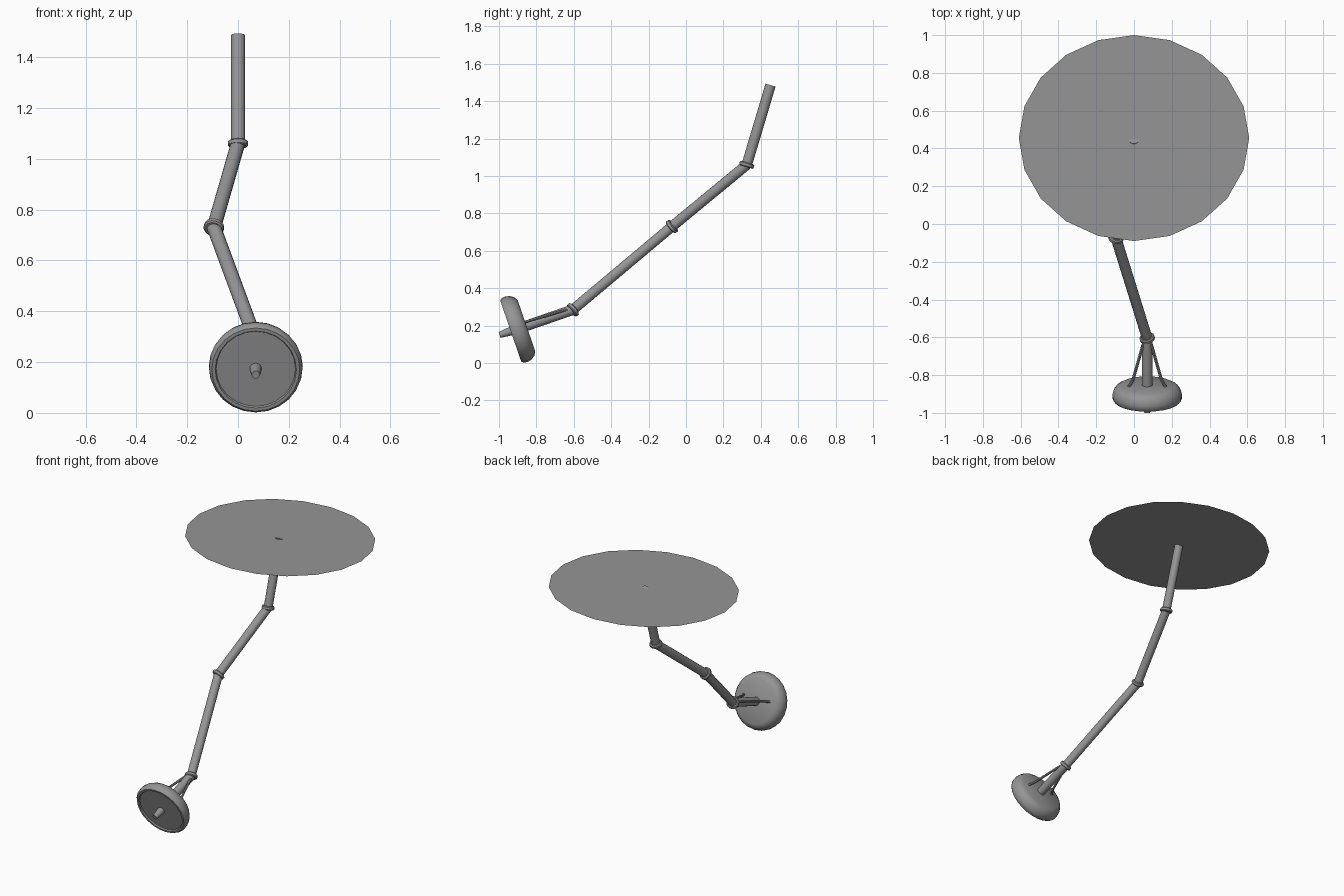
import bpy, bmesh, math
from mathutils import Vector, Matrix

old = bpy.data.objects.get("Cube")
if old:
    bpy.data.objects.remove(old, do_unlink=True)

grey = bpy.data.materials.new("plain grey")
grey.use_nodes = True
grey.diffuse_color = (0.3, 0.3, 0.3, 1)
grey.node_tree.nodes["Principled BSDF"].inputs["Base Color"].default_value = (0.3, 0.3, 0.3, 1)


def finish(bm, name, angle=35):
    mesh = bpy.data.meshes.new(name)
    bm.normal_update()
    bm.to_mesh(mesh)
    bm.free()
    mesh.materials.append(grey)
    obj = bpy.data.objects.new(name, mesh)
    bpy.context.collection.objects.link(obj)
    bpy.ops.object.select_all(action='DESELECT')
    obj.select_set(True)
    bpy.context.view_layer.objects.active = obj
    bpy.ops.object.shade_smooth_by_angle(angle=math.radians(angle))
    return obj


def lathe(name, origin, axis, profile, sides=20):
    """Turn a (radius, distance along axis) profile around an axis."""
    bm = bmesh.new()
    rings = []
    for r, t in profile:
        rings.append([bm.verts.new((r * math.cos(a), r * math.sin(a), t))
                      for a in (math.tau * i / sides for i in range(sides))])
    for low, high in zip(rings, rings[1:]):
        for i in range(sides):
            j = (i + 1) % sides
            bm.faces.new((low[i], low[j], high[j], high[i]))
    bm.faces.new(rings[0][::-1])
    bm.faces.new(rings[-1])
    bmesh.ops.recalc_face_normals(bm, faces=bm.faces)
    turn = Vector(axis).to_track_quat('Z', 'Y').to_matrix().to_4x4()
    bm.transform(Matrix.Translation(origin) @ turn)
    return finish(bm, name)


def rod(name, a, b, r, sides=16):
    axis = b - a
    return lathe(name, a, axis, [(r, 0), (r, axis.length)], sides)


# Thin oval top
bm = bmesh.new()
bmesh.ops.create_circle(bm, cap_ends=True, segments=20, radius=1)
bm.transform(Matrix.Translation((0, 0.455, 1.487)) @ Matrix.Diagonal((0.61, 0.545, 1, 1)))
finish(bm, "table_top")

# Jointed arm
top = Vector((0, 0.452, 1.486))
upper = Vector((0, 0.325, 1.06))
middle = Vector((-0.095, -0.075, 0.73))
lower = Vector((0.07, -0.605, 0.285))
hub = Vector((0.07, -0.904, 0.182))
axis = (hub - lower).normalized()
joints = [top, upper, middle, lower, hub]
names = ["upper_arm", "middle_arm", "lower_arm", "axle_arm"]
for name, a, b in zip(names, joints, joints[1:]):
    rod(name, a, b, 0.028)

# Collars around the joints
for name, a, b in zip(("upper_collar", "middle_collar", "lower_collar"), joints, joints[1:]):
    axis_in = (b - a).normalized()
    lathe(name, b, axis_in, [(0.034, -0.012), (0.04, -0.007), (0.04, 0.007), (0.034, 0.012)])

# Wheel with a rounded rim and a shallow front recess
lathe("wheel", hub, axis, [
    (0.143, -0.054), (0.165, -0.042), (0.179, -0.022), (0.185, 0.002), (0.183, 0.022),
    (0.173, 0.035), (0.16, 0.035), (0.156, 0.026)], 24)
lathe("axle_tip", hub, axis, [(0.024, 0.02), (0.022, 0.05), (0.016, 0.098)], 16)

# Bent struts on both sides of the axle arm
up = Vector((1, 0, 0)).cross(axis)
if up.z < 0:
    up = -up
for side, word in ((1, "left"), (-1, "right")):
    path = [lower + axis * along + up * rise + Vector((side * out, 0, 0))
            for out, along, rise in ((0.022, 0.03, 0.012), (0.075, 0.225, 0.02), (0.1, 0.27, 0.02))]
    rod(word + "_strut", path[0], path[1], 0.008, 8)
    rod(word + "_strut_foot", path[1], path[2], 0.008, 8)
